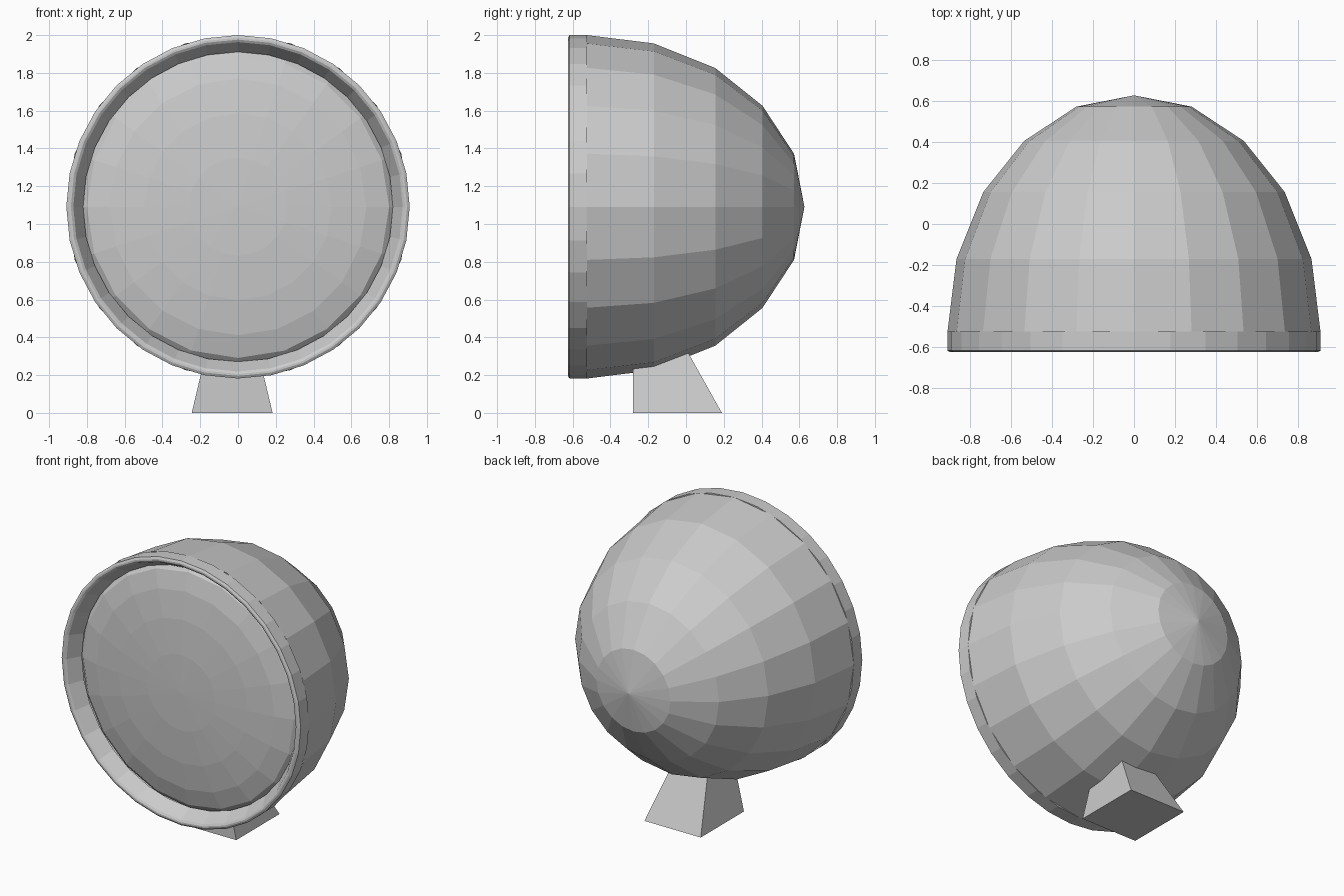
import bpy, bmesh
from math import sin, cos, pi

if "Cube" in bpy.data.objects:
    bpy.data.objects.remove(bpy.data.objects["Cube"])

CZ = 1.091  # height of the lamp axis


def lathe(name, profile, sides, closed=False):
    """Spin (y, radius) points about the horizontal y axis at height CZ."""
    bm = bmesh.new()
    rings = []
    for y, r in profile:
        if r == 0:
            rings.append([bm.verts.new((0, y, CZ))] * sides)
        else:
            rings.append([bm.verts.new((r * sin(2 * pi * i / sides), y,
                                        CZ + r * cos(2 * pi * i / sides)))
                          for i in range(sides)])
    pairs = list(zip(rings, rings[1:]))
    if closed:
        pairs.append((rings[-1], rings[0]))
    for a, b in pairs:
        for i in range(sides):
            j = (i + 1) % sides
            bm.faces.new(list(dict.fromkeys((a[i], a[j], b[j], b[i]))))
    return finish(name, bm)


def finish(name, bm):
    bmesh.ops.recalc_face_normals(bm, faces=bm.faces)
    mesh = bpy.data.meshes.new(name)
    bm.to_mesh(mesh)
    bm.free()
    ob = bpy.data.objects.new(name, mesh)
    bpy.context.collection.objects.link(ob)
    return ob


# Rounded rear bowl
bowl = [(-0.525, 0.909), (-0.17, 0.865), (0.155, 0.735),
        (0.405, 0.535), (0.572, 0.281), (0.627, 0)]
lathe("lamp_bowl", bowl, 20)

# Lens: the bowl shape flattened and mirrored to bulge forward
lens = [(-0.50 - (y + 0.525) * 0.104, r * 0.925) for y, r in bowl]
lathe("lamp_lens", lens, 20)

# Front rim with small bevels and a tapering inner wall
lathe("lamp_rim", [(-0.525, 0.909), (-0.617, 0.909), (-0.625, 0.895),
                   (-0.625, 0.885), (-0.617, 0.872), (-0.525, 0.82)],
      32, closed=True)

# Tapered foot, sunk into the bowl
bm = bmesh.new()
loops = []
for x0, x1, y0, y1, z in [(-0.245, 0.183, -0.28, 0.19, 0),
                          (-0.155, 0.093, -0.28, -0.023, 0.38)]:
    loops.append([bm.verts.new(p) for p in
                  [(x0, y0, z), (x1, y0, z), (x1, y1, z), (x0, y1, z)]])
for loop in loops:
    bm.faces.new(loop)
for i in range(4):
    j = (i + 1) % 4
    bm.faces.new((loops[0][i], loops[0][j], loops[1][j], loops[1][i]))
finish("lamp_foot", bm)
